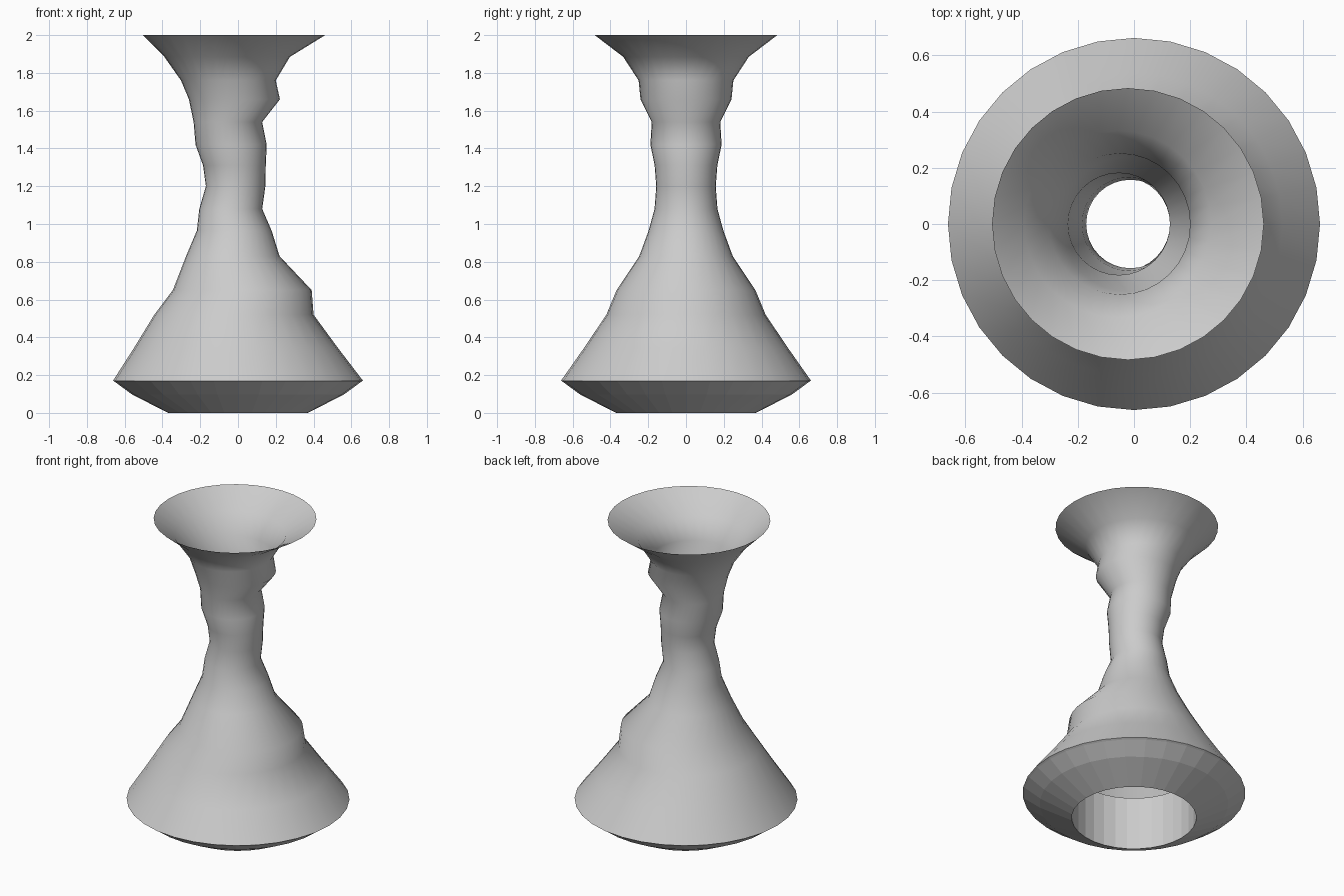
import bpy, bmesh
from math import sin, cos, tau

if "Cube" in bpy.data.objects:
    bpy.data.objects.remove(bpy.data.objects["Cube"])

SIDES = 32


def loft(name, rings, smooth):
    """Open shell through horizontal circles given as (z, radius, x centre)."""
    bm = bmesh.new()
    loops = [[bm.verts.new((cx + r * cos(tau * i / SIDES), r * sin(tau * i / SIDES), z))
              for i in range(SIDES)] for z, r, cx in rings]
    for low, high in zip(loops, loops[1:]):
        for i in range(SIDES):
            j = (i + 1) % SIDES
            face = bm.faces.new((low[i], low[j], high[j], high[i]))
            face.smooth = smooth
    mesh = bpy.data.meshes.new(name)
    bm.to_mesh(mesh)
    bm.free()
    obj = bpy.data.objects.new(name, mesh)
    bpy.context.collection.objects.link(obj)
    return obj


# Flared body: z, left and right silhouette x of each ring
outline = [
    (0.17, -0.662, 0.662), (0.345, -0.55, 0.528), (0.52, -0.443, 0.40),
    (0.65, -0.345, 0.39), (0.83, -0.275, 0.22), (0.965, -0.218, 0.178),
    (1.08, -0.205, 0.128), (1.20, -0.17, 0.145), (1.31, -0.185, 0.147),
    (1.42, -0.225, 0.152), (1.54, -0.235, 0.128), (1.66, -0.26, 0.222),
    (1.76, -0.302, 0.20), (1.885, -0.39, 0.275), (2.0, -0.505, 0.462),
]
loft("flared_body", [(z, (b - a) / 2, (a + b) / 2) for z, a, b in outline], True)

# Faceted foot: straight inner collar, then the sloped underside out to the rim
loft("faceted_foot", [(0.347, 0.37, 0), (0, 0.37, 0), (0.097, 0.56, 0),
                      (0.163, 0.65, 0), (0.17, 0.662, 0)], False)
